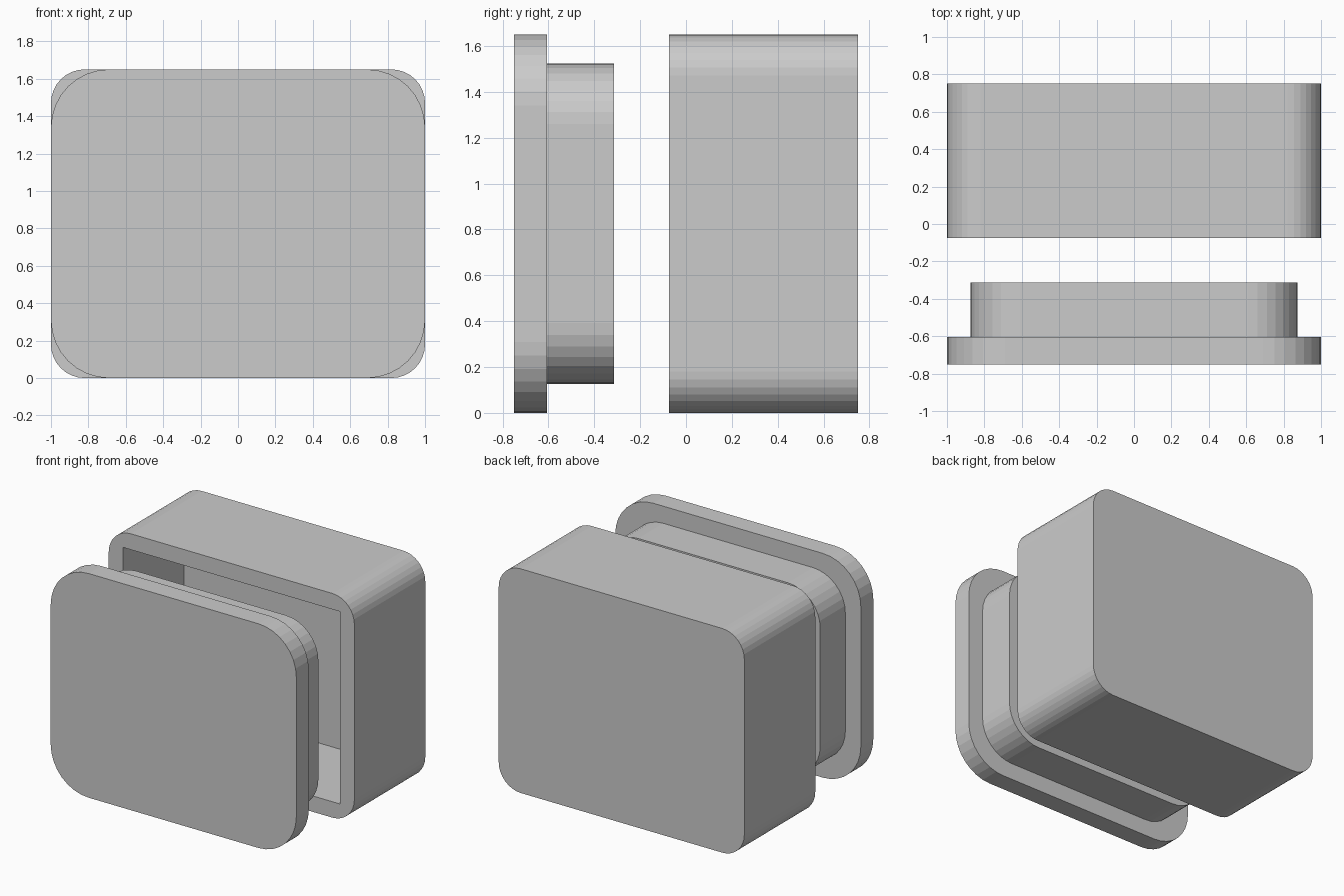
import bpy, bmesh, math

if "Cube" in bpy.data.objects:
    bpy.data.objects.remove(bpy.data.objects["Cube"])

H = 1.65   # overall height
SEG = 8    # facets per rounded corner


def ring(bm, y, inset, r):
    """Rounded rectangle in the XZ plane at depth y."""
    hx, hz = 1 - inset - r, H / 2 - inset - r
    verts = []
    for q, (sx, sz) in enumerate([(1, 1), (-1, 1), (-1, -1), (1, -1)]):
        for i in range(SEG + 1):
            a = math.pi / 2 * (q + i / SEG)
            verts.append(bm.verts.new((sx * hx + r * math.cos(a), y,
                                       H / 2 + sz * hz + r * math.sin(a))))
    return verts


def loft(name, sections):
    """Skin a chain of (y, inset, radius) sections and cap both ends."""
    bm = bmesh.new()
    rings = [ring(bm, *s) for s in sections]
    n = len(rings[0])
    for a, b in zip(rings, rings[1:]):
        for i in range(n):
            j = (i + 1) % n
            bm.faces.new((a[i], a[j], b[j], b[i]))
    bm.faces.new(rings[0])
    bm.faces.new(rings[-1])
    # zero-radius sections collapse to square corners
    bmesh.ops.remove_doubles(bm, verts=bm.verts, dist=1e-5)
    bmesh.ops.recalc_face_normals(bm, faces=bm.faces)
    mesh = bpy.data.meshes.new(name)
    bm.to_mesh(mesh)
    bm.free()
    obj = bpy.data.objects.new(name, mesh)
    bpy.context.collection.objects.link(obj)
    return obj


# Box: back wall, outer shell, front rim, square-cornered cavity
loft("box_body", [(0.75, 0, 0.18), (-0.075, 0, 0.18),
                  (-0.075, 0.117, 0), (0.633, 0.117, 0)])

# Lid: front plate stepping in to the plug that fits the opening
loft("lid", [(-0.75, 0, 0.31), (-0.605, 0, 0.31),
             (-0.605, 0.126, 0.265), (-0.313, 0.126, 0.265)])
